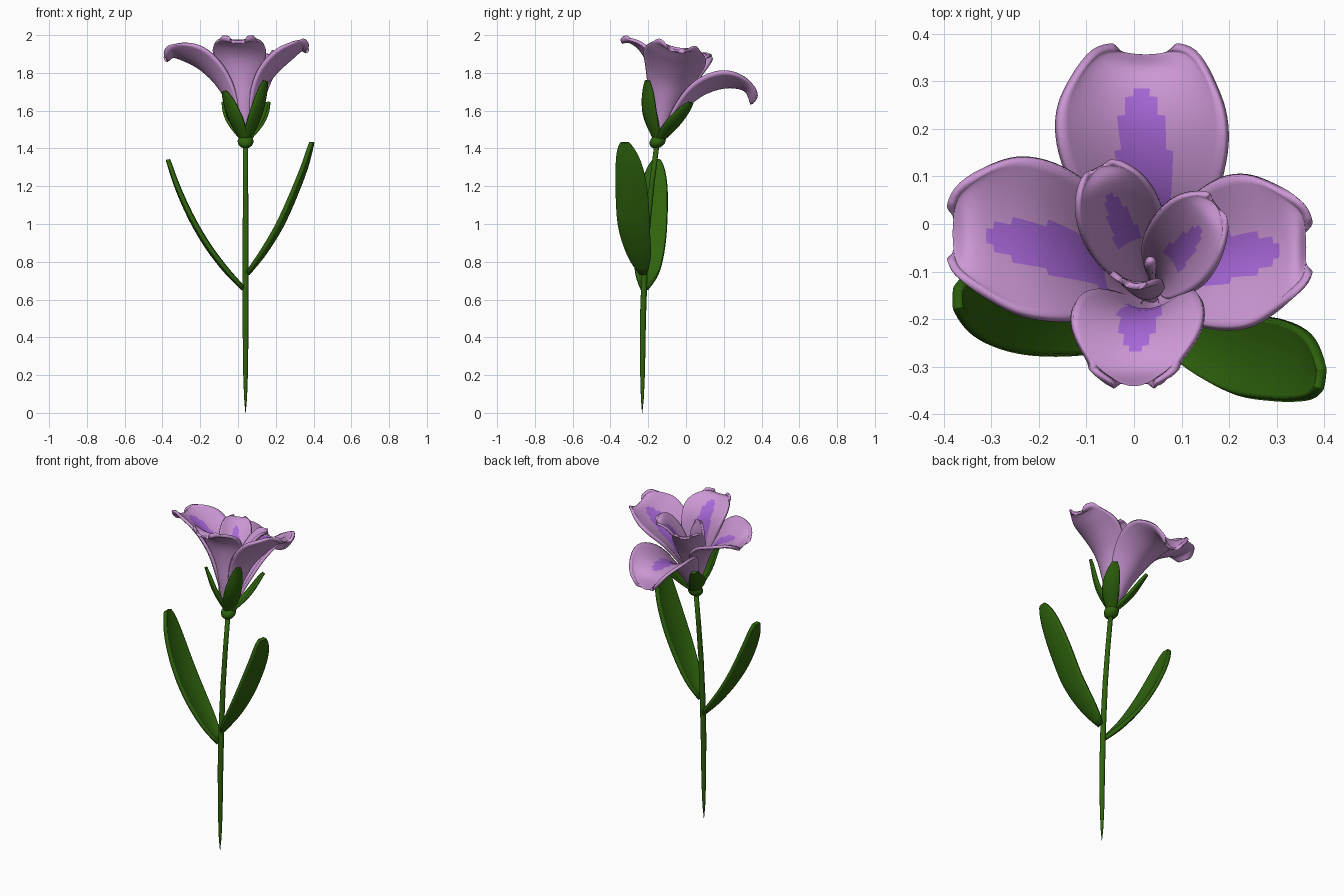
import bpy, math
from mathutils import Vector

if "Cube" in bpy.data.objects:
    bpy.data.objects.remove(bpy.data.objects["Cube"])


def material(name, rgb):
    m = bpy.data.materials.new(name)
    m.diffuse_color = (*rgb, 1)
    m.use_nodes = True
    m.node_tree.nodes["Principled BSDF"].inputs["Base Color"].default_value = m.diffuse_color
    return m


GREEN = material("leaf green", (0.028, 0.125, 0.004))
LILAC = material("petal lilac", (0.60, 0.31, 0.66))
PURPLE = material("petal purple spot", (0.40, 0.14, 0.71))


def make(name, verts, faces, mats):
    me = bpy.data.meshes.new(name)
    me.from_pydata(verts, [], faces)
    for m in mats:
        me.materials.append(m)
    me.polygons.foreach_set("use_smooth", [True] * len(faces))
    ob = bpy.data.objects.new(name, me)
    bpy.context.collection.objects.link(ob)
    return ob


def spline(pts, t):
    """Catmull-Rom point at t in 0..1 along pts."""
    p = [Vector(q) for q in pts]
    p = [2 * p[0] - p[1]] + p + [2 * p[-1] - p[-2]]
    n = len(pts) - 1
    i = min(int(t * n), n - 1)
    f = t * n - i
    a, b, c, d = p[i:i + 4]
    return 0.5 * (2 * b + (c - a) * f + (2 * a - 5 * b + 4 * c - d) * f * f
                  + (3 * b - a - 3 * c + d) * f ** 3)


def blade(name, pts, angle, half, mats, a=1.1, b=0.45, cup=(0.5, 0.1), axis=(0, 0, 1),
          thick=0.014, rows=30, cols=20, spot=(0, 0), bow=0.0):
    """Leaf-shaped sheet swept along pts, cupped across, then thickened.
    bow pulls the edges back along the path, which rounds the outline."""
    ang = math.radians(angle)
    side = Vector(axis).cross(Vector((math.cos(ang), math.sin(ang), 0))).normalized()
    peak = a / (a + b)
    top = peak ** a * (1 - peak) ** b
    verts, faces, spots = [], [], []
    for i in range(rows + 1):
        t = 0.985 * (1 - (1 - i / rows) ** 2)
        w = max(half * t ** a * (1 - t) ** b / top, 0.012)
        c = cup[0] + (cup[1] - cup[0]) * t
        for j in range(cols + 1):
            v = 2 * j / cols - 1
            s = t * (1 - bow * t * v * v * w / half)
            tan = spline(pts, min(s + 0.02, 1)) - spline(pts, max(s - 0.02, 0))
            nor = tan.cross(side).normalized()
            verts.append(spline(pts, s) + side * (w * v) + nor * (w * c * v * v))
    for i in range(rows):
        t = 0.985 * (1 - (1 - (i + 0.5) / rows) ** 2)
        for j in range(cols):
            v = 2 * (j + 0.5) / cols - 1
            k = i * (cols + 1) + j
            faces.append((k, k + cols + 1, k + cols + 2, k + 1))
            inside = spot[0] < t < spot[1] and abs(v) < 0.6 * math.sqrt(1 - t / spot[1])
            spots.append(0 if inside or len(mats) == 1 else 1)
    ob = make(name, verts, faces, mats)
    ob.data.polygons.foreach_set("material_index", spots)
    mod = ob.modifiers.new("thickness", 'SOLIDIFY')
    mod.thickness, mod.offset = thick, -1
    if len(mats) > 1:   # back and rim stay plain lilac
        mod.material_offset = mod.material_offset_rim = 1
    return ob


def tube(name, rings, mat, sides=16):
    """Closed tube of horizontal rings (x, y, z, radius)."""
    verts = [(x + r * math.cos(2 * math.pi * k / sides), y + r * math.sin(2 * math.pi * k / sides), z)
             for x, y, z, r in rings for k in range(sides)]
    faces = [(i * sides + k, i * sides + (k + 1) % sides,
              (i + 1) * sides + (k + 1) % sides, (i + 1) * sides + k)
             for i in range(len(rings) - 1) for k in range(sides)]
    faces += [tuple(reversed(range(sides))), tuple(range(len(verts) - sides, len(verts)))]
    return make(name, verts, faces, [mat])


# stem, tapering to a point at the ground
tube("stem", [(0.04, -0.232, 0, 0.001), (0.04, -0.231, 0.08, 0.008), (0.04, -0.23, 0.22, 0.013),
              (0.04, -0.228, 0.5, 0.016), (0.04, -0.219, 0.75, 0.016), (0.04, -0.203, 1.0, 0.015),
              (0.04, -0.18, 1.22, 0.014), (0.04, -0.152, 1.44, 0.014)], GREEN)

# rounded flower base
tube("flower_base", [(0.04, -0.15 + 0.3 * 0.035 * math.sin(h), 1.437 + 0.037 * math.sin(h),
                      max(0.042 * math.cos(h), 0.001))
                     for h in [math.radians(-90 + 18 * i) for i in range(11)]], GREEN)

# two long leaves
blade("right_leaf", [(0.045, -0.225, 0.745), (0.13, -0.25, 0.85), (0.217, -0.275, 0.99),
                     (0.29, -0.285, 1.15), (0.35, -0.30, 1.31), (0.385, -0.325, 1.445)],
      -7, 0.082, [GREEN], a=0.65, b=0.55, cup=(0.2, 0.1), thick=0.022)
blade("left_leaf", [(0.035, -0.22, 0.665), (-0.055, -0.205, 0.755), (-0.152, -0.195, 0.88),
                    (-0.24, -0.185, 1.03), (-0.315, -0.17, 1.20), (-0.365, -0.155, 1.355)],
      179, 0.082, [GREEN], a=0.65, b=0.55, cup=(0.2, 0.1), thick=0.022)

TILT = (0, 0.2, 0.98)    # the flower leans backwards

# four sepals around the flower base: direction, middle, tip
SEPALS = [("front_left", 225, (-0.02, -0.195, 1.57), (-0.07, -0.205, 1.71)),
          ("front_right", -40, (0.10, -0.195, 1.59), (0.143, -0.20, 1.765)),
          ("back_right", 40, (0.115, -0.065, 1.535), (0.155, 0.025, 1.65)),
          ("back_left", 140, (-0.032, -0.065, 1.535), (-0.07, 0.025, 1.65))]
for name, ang, mid, tip in SEPALS:
    blade(name + "_sepal", [(0.04, -0.15, 1.435), mid, tip], ang, 0.043, [GREEN], a=0.65, b=0.65,
          cup=(0.4, 0.25), axis=TILT, thick=0.014, rows=16, cols=8)

# outer petals: direction, half width, tip cup, centre line
OUTER = [("back", 90, 0.172, 0.38, [(0.04, -0.13, 1.46), (0.04, -0.04, 1.585), (0.03, 0.06, 1.68),
                                    (0.02, 0.16, 1.725), (0.015, 0.25, 1.735), (0.02, 0.325, 1.71),
                                    (0.025, 0.36, 1.63)]),
         ("left", 180, 0.165, 0.27, [(0.03, -0.14, 1.46), (-0.03, -0.12, 1.62), (-0.10, -0.08, 1.74),
                                     (-0.19, -0.05, 1.83), (-0.28, -0.03, 1.88),
                                     (-0.345, -0.02, 1.90), (-0.385, -0.02, 1.87)]),
         ("right", 0, 0.16, 0.2, [(0.05, -0.14, 1.46), (0.09, -0.12, 1.62), (0.14, -0.09, 1.74),
                                  (0.21, -0.07, 1.825), (0.28, -0.06, 1.89), (0.335, -0.05, 1.935),
                                  (0.365, -0.05, 1.92)]),
         ("front", -90, 0.135, 0.1, [(0.04, -0.16, 1.46), (0.03, -0.175, 1.62), (0.02, -0.18, 1.76),
                                     (0.01, -0.20, 1.87), (0.005, -0.245, 1.94), (0, -0.30, 1.975),
                                     (0, -0.345, 1.97)])]
for name, ang, half, curl, pts in OUTER:
    blade(name + "_outer_petal", pts, ang, half, [PURPLE, LILAC], a=1.0, b=0.46,
          cup=(0.65, curl), axis=TILT, thick=0.017, spot=(0.25, 0.74), bow=0.22)

# smaller inner petals
INNER = [("back_left", 118, 0.085, [(0.03, -0.13, 1.48), (0.01, -0.09, 1.60), (-0.01, -0.04, 1.71),
                                    (-0.035, 0.02, 1.81), (-0.06, 0.08, 1.88),
                                    (-0.075, 0.12, 1.895)]),
         ("back_right", 35, 0.085, [(0.05, -0.14, 1.48), (0.06, -0.115, 1.60), (0.08, -0.08, 1.72),
                                    (0.115, -0.04, 1.82), (0.15, 0.005, 1.89), (0.175, 0.04, 1.90)]),
         ("front", -100, 0.05, [(0.03, -0.15, 1.48), (0.02, -0.145, 1.60), (0.01, -0.13, 1.72),
                                (0.0, -0.12, 1.82), (0.0, -0.125, 1.89)])]
for name, ang, half, pts in INNER:
    blade(name + "_inner_petal", pts, ang, half, [PURPLE, LILAC], a=1.0, b=0.48,
          cup=(0.55, 0.25), axis=TILT, thick=0.013, spot=(0.4, 0.74), bow=0.12)

# slim pistil in the centre
tube("pistil", [(0.04, -0.14, 1.47, 0.006), (0.038, -0.11, 1.62, 0.008), (0.035, -0.085, 1.73, 0.014),
                (0.035, -0.08, 1.76, 0.012), (0.035, -0.078, 1.775, 0.003)], LILAC, 10)
